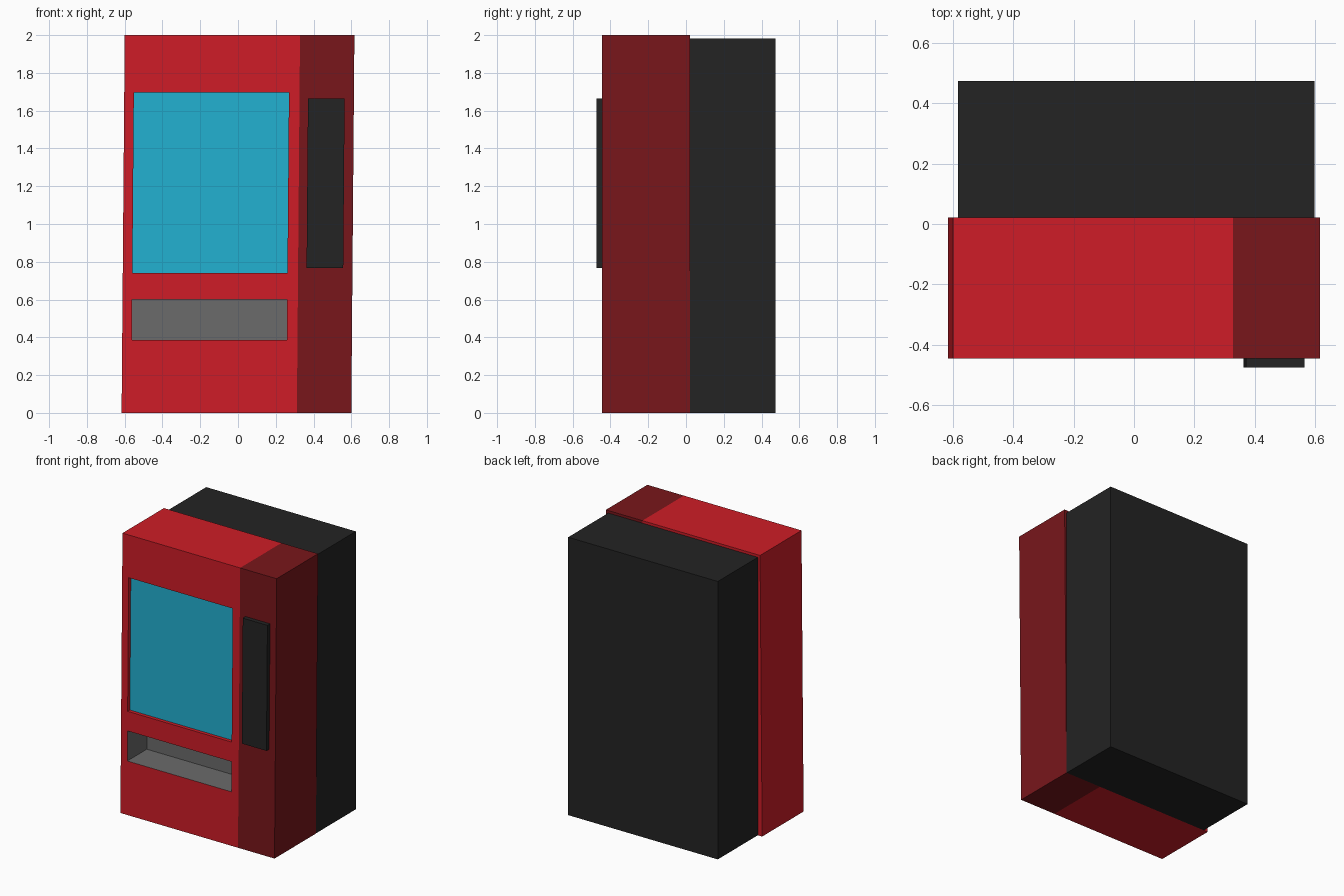
import bpy, bmesh
from mathutils import Vector

if "Cube" in bpy.data.objects:
    bpy.data.objects.remove(bpy.data.objects["Cube"])

FRONT, SEAM, BACK = -0.445, 0.022, 0.473
LEAN = 0.0083  # sideways lean of the front housing per unit of height


def material(name, rgb):
    m = bpy.data.materials.new(name)
    m.diffuse_color = (*rgb, 1)
    m.use_nodes = True
    m.node_tree.nodes["Principled BSDF"].inputs["Base Color"].default_value = m.diffuse_color
    return m


RED = material("red", (0.62, 0.012, 0.02))
DARK_RED = material("dark_red", (0.19, 0.008, 0.011))
BLUE = material("glass_blue", (0.016, 0.44, 0.64))
GREY = material("tray_grey", (0.145, 0.145, 0.145))
BLACK = material("black", (0.017, 0.017, 0.017))


def finish(name, bm, mats, lean=0.0):
    for v in bm.verts:
        v.co.x += lean * (v.co.z - 1)
    bmesh.ops.recalc_face_normals(bm, faces=bm.faces)
    me = bpy.data.meshes.new(name)
    bm.to_mesh(me)
    bm.free()
    for m in mats:
        me.materials.append(m)
    ob = bpy.data.objects.new(name, me)
    bpy.context.collection.objects.link(ob)
    return ob


def box(name, lo, hi, mat, lean=0.0):
    bm = bmesh.new()
    bmesh.ops.create_cube(bm, size=1)
    for v in bm.verts:
        v.co = Vector([l + (c + 0.5) * (h - l) for c, l, h in zip(v.co, lo, hi)])
    return finish(name, bm, [mat], lean)


# Front housing: a gridded front panel extruded back into a block
xs = [-0.608, -0.557, 0.264, 0.32, 0.608]
zs = [0, 0.385, 0.6, 0.74, 1.695, 2]
bm = bmesh.new()
grid = [[bm.verts.new((x, FRONT, z)) for x in xs] for z in zs]
cells = {}
for j in range(len(zs) - 1):
    for i in range(len(xs) - 1):
        cells[i, j] = bm.faces.new((grid[j][i], grid[j][i + 1],
                                    grid[j + 1][i + 1], grid[j + 1][i]))
window, tray = cells[1, 3], cells[1, 1]
res = bmesh.ops.extrude_face_region(bm, geom=list(cells.values()), use_keep_orig=True)
for v in res["geom"]:
    if isinstance(v, bmesh.types.BMVert):
        v.co.y = SEAM
for f in bm.faces:
    f.material_index = 1 if f.calc_center_median().x > xs[3] + 0.01 else 0


def recess(face, depth, floor_mat, wall_mat):
    new = bmesh.ops.extrude_discrete_faces(bm, faces=[face])["faces"][0]
    for v in new.verts:
        v.co.y += depth
    for e in new.edges:
        for f in e.link_faces:
            f.material_index = wall_mat
    new.material_index = floor_mat


# Display window and collection tray
recess(window, 0.025, 2, 0)
recess(tray, 0.22, 3, 3)
finish("front_housing", bm, [RED, DARK_RED, BLUE, GREY], LEAN)

# Rear cabinet and control panel
box("rear_cabinet", (-0.582, SEAM, 0), (0.598, BACK, 1.982), BLACK)
box("control_panel", (0.365, -0.475, 0.768), (0.559, FRONT, 1.665), BLACK, LEAN)
